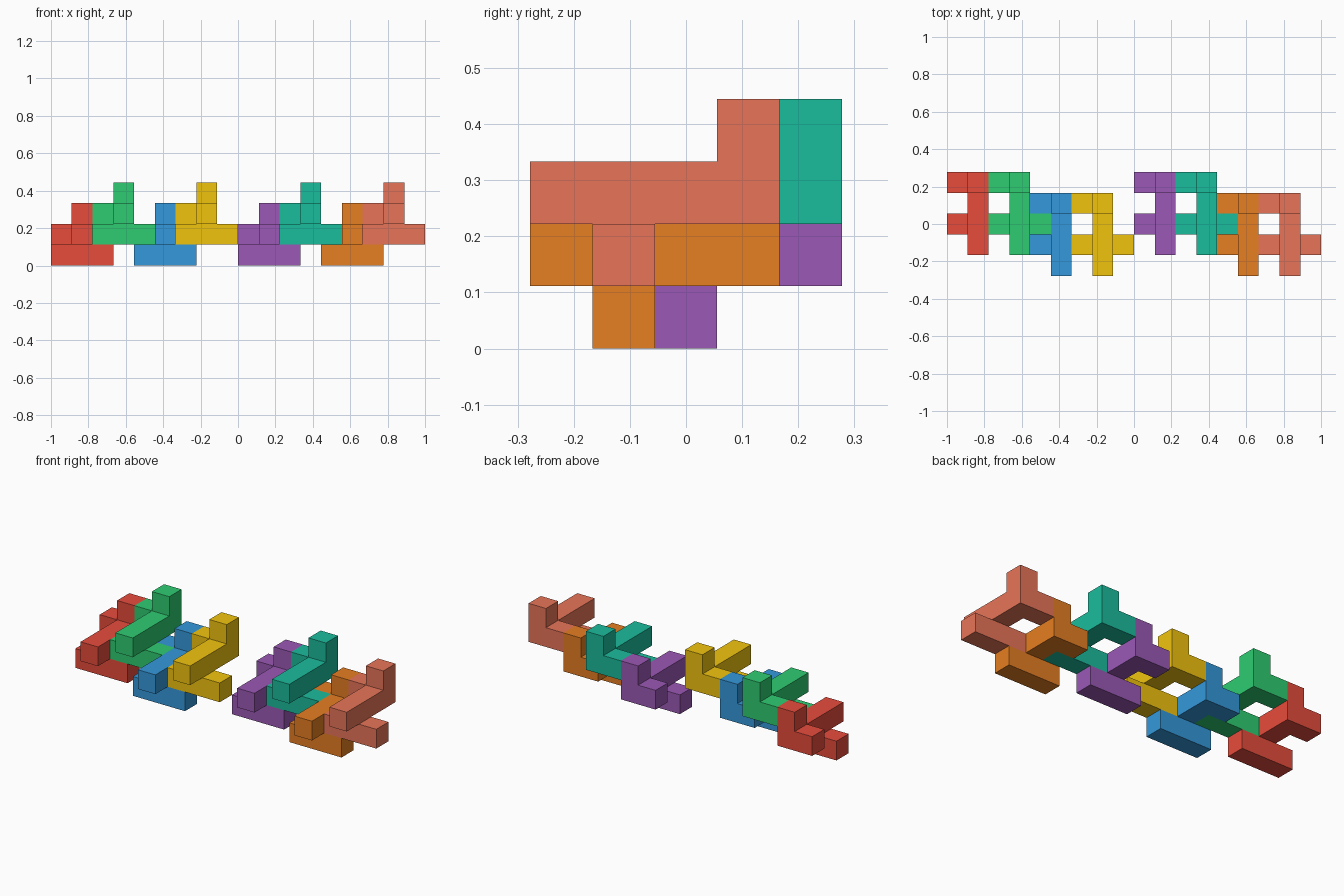
import bpy, bmesh
from mathutils import Vector

if "Cube" in bpy.data.objects:
    bpy.data.objects.remove(bpy.data.objects["Cube"])

U = 1 / 9  # edge of one cube cell


def linear(hex_code):
    out = []
    for s in (16, 8, 0):
        c = ((hex_code >> s) & 255) / 255
        out.append(c / 12.92 if c < 0.04045 else ((c + 0.055) / 1.055) ** 2.4)
    return (*out, 1)


# Cells of one tile: base bar, cross bar, side arm, upright post
CELLS = {(i, 2, 0) for i in range(3)} | {(1, j, 1) for j in range(1, 5)}
CELLS |= {(0, 4, 1), (1, 4, 2)}


def tile(name, shift, hex_code):
    bm = bmesh.new()
    # Outer skin only: add a face wherever a cell has no neighbour
    for cell in sorted(CELLS):
        for axis in range(3):
            for side in (0, 1):
                near = list(cell)
                near[axis] += 2 * side - 1
                if tuple(near) in CELLS:
                    continue
                a, b = (axis + 1) % 3, (axis + 2) % 3
                quad = []
                for da, db in ((0, 0), (1, 0), (1, 1), (0, 1)):
                    p = Vector(cell) + Vector(shift) - Vector((9, 2.5, 0))
                    p[axis] += side
                    p[a] += da
                    p[b] += db
                    quad.append(bm.verts.new(p * U))
                bm.faces.new(quad if side else quad[::-1])
    bmesh.ops.remove_doubles(bm, verts=bm.verts, dist=1e-4)
    bmesh.ops.dissolve_limit(bm, angle_limit=0.01, verts=bm.verts, edges=bm.edges)
    mesh = bpy.data.meshes.new(name)
    bm.to_mesh(mesh)
    bm.free()
    mat = bpy.data.materials.new(name + "_paint")
    mat.diffuse_color = linear(hex_code)
    mat.use_nodes = True
    mat.node_tree.nodes["Principled BSDF"].inputs["Base Color"].default_value = mat.diffuse_color
    mesh.materials.append(mat)
    bpy.context.collection.objects.link(bpy.data.objects.new(name, mesh))


# Two groups of four interlocking tiles
COLOURS = [("red", 0xE74C3C), ("green", 0x2ECC71), ("blue", 0x3498DB), ("yellow", 0xF1C40F),
           ("purple", 0x9B59B6), ("teal", 0x1ABC9C), ("orange", 0xE67E22), ("salmon", 0xE87559)]
STEPS = [(0, 0, 0), (2, 0, 1), (4, -1, 0), (6, -1, 1)]
for n, (colour, code) in enumerate(COLOURS):
    x, y, z = STEPS[n % 4]
    tile(colour + "_tile", (x + 9 * (n // 4), y, z), code)
